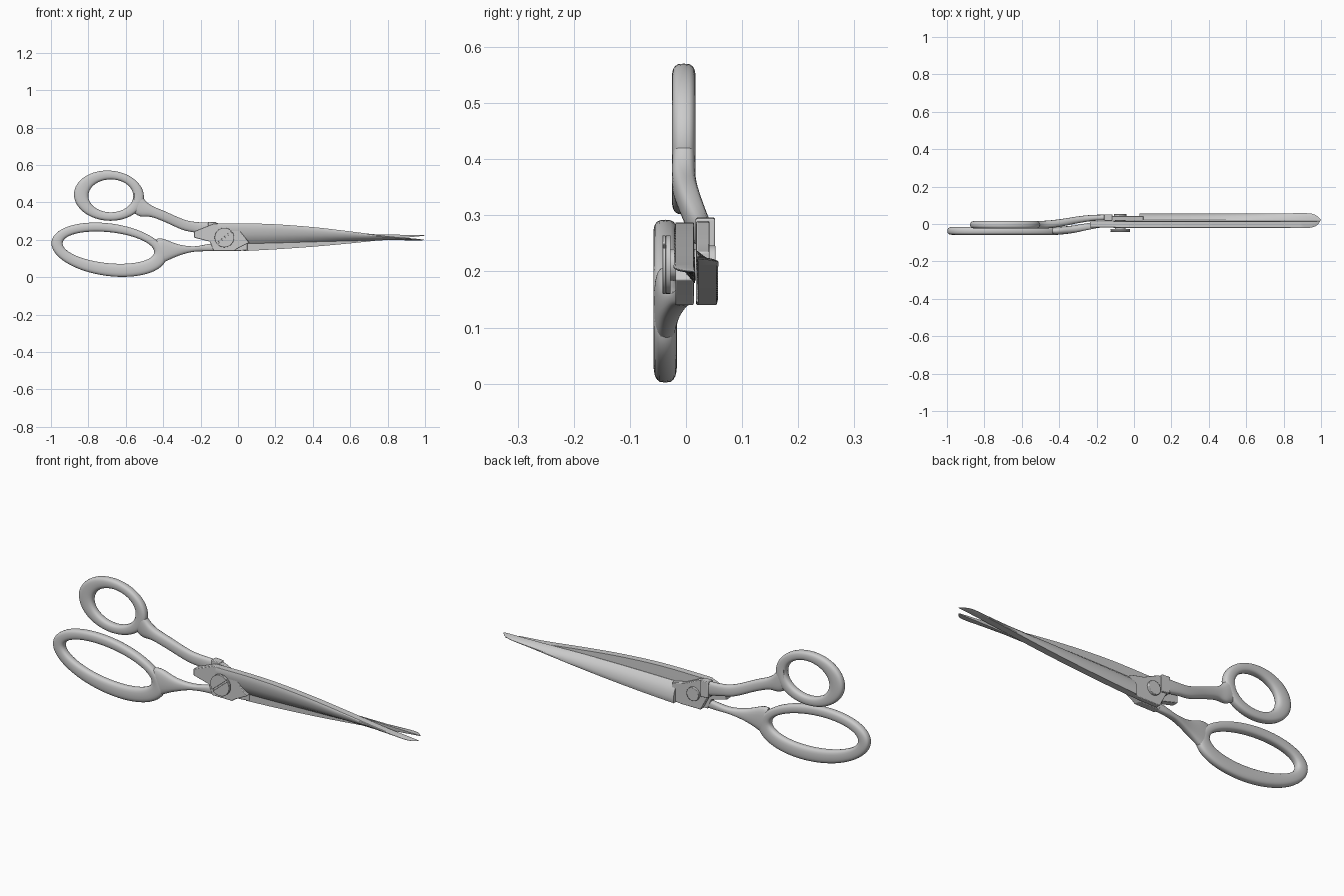
import bpy, bmesh, math
from math import sin, cos, pi, radians

if "Cube" in bpy.data.objects:
    bpy.data.objects.remove(bpy.data.objects["Cube"])


def finish(bm, name, bevel=0.0, angle=35):
    bmesh.ops.remove_doubles(bm, verts=bm.verts, dist=1e-5)
    bmesh.ops.recalc_face_normals(bm, faces=bm.faces)
    me = bpy.data.meshes.new(name)
    bm.to_mesh(me)
    bm.free()
    ob = bpy.data.objects.new(name, me)
    bpy.context.collection.objects.link(ob)
    if bevel:
        mod = ob.modifiers.new("bevel", 'BEVEL')
        mod.width, mod.segments = bevel, 2
    bpy.ops.object.select_all(action='DESELECT')
    ob.select_set(True)
    bpy.context.view_layer.objects.active = ob
    bpy.ops.object.shade_smooth_by_angle(angle=radians(angle))
    return ob


def loft(name, sections, closed=False, angle=35):
    """Skin a list of equal-length point loops."""
    bm = bmesh.new()
    loops = [[bm.verts.new(p) for p in s] for s in sections]
    n = len(loops[0])
    pairs = list(zip(loops, loops[1:]))
    if closed:
        pairs.append((loops[-1], loops[0]))
    else:
        bm.faces.new(loops[0])
        bm.faces.new(loops[-1])
    for a, b in pairs:
        for i in range(n):
            j = (i + 1) % n
            bm.faces.new((a[i], a[j], b[j], b[i]))
    return finish(bm, name, angle=angle)


def prism(name, outline, y0, y1, bevel=0.003):
    """Extrude an (x, z) outline along y."""
    bm = bmesh.new()
    f = bm.faces.new([bm.verts.new((x, y0, z)) for x, z in outline])
    r = bmesh.ops.extrude_face_region(bm, geom=[f])
    vs = [v for v in r['geom'] if isinstance(v, bmesh.types.BMVert)]
    bmesh.ops.translate(bm, verts=vs, vec=(0, y1 - y0, 0))
    return finish(bm, name, bevel)


def smooth(rows, steps=6):
    """Catmull-Rom through rows of numbers."""
    out = []
    for i in range(len(rows) - 1):
        p = [rows[max(0, min(len(rows) - 1, i + k))] for k in (-1, 0, 1, 2)]
        for s in range(steps):
            t = s / steps
            out.append([0.5 * (2 * b + (c - a) * t + (2 * a - 5 * b + 4 * c - d) * t * t
                               + (3 * b - a - 3 * c + d) * t ** 3) for a, b, c, d in zip(*p)])
    return out + [list(rows[-1])]


def soft_section(a, b, yc, half, n=20):
    """Rounded band cross-section between two (x, z) points."""
    pts = []
    for k in range(n):
        t = 2 * pi * k / n
        u = math.copysign(abs(cos(t)) ** 0.8, cos(t))
        w = math.copysign(abs(sin(t)) ** 0.65, sin(t))
        pts.append(((a[0] + b[0]) / 2 + u * (b[0] - a[0]) / 2, yc + w * half,
                    (a[1] + b[1]) / 2 + u * (b[1] - a[1]) / 2))
    return pts


def ellipse(cx, cz, a, b, tilt, t):
    c, s = cos(radians(tilt)), sin(radians(tilt))
    x, z = a * cos(t), b * sin(t)
    return cx + x * c - z * s, cz + x * s + z * c


def ring(name, outer, inner, yc, half=0.021, n=72):
    ts = [2 * pi * k / n for k in range(n)]
    return loft(name, [soft_section(ellipse(*inner, t), ellipse(*outer, t), yc, half)
                       for t in ts], closed=True, angle=60)


def shank(name, rows):
    """Rows: top x, top z, bottom x, bottom z, y centre, half thickness."""
    return loft(name, [soft_section(r[:2], r[2:4], r[4], r[5]) for r in smooth(rows)], angle=60)


def blade(name, rows, y_in, y_out):
    """Rows: x, spine z, edge z, thickness factor."""
    secs = []
    for x, zs, ze, t in smooth(rows, 4):
        h, d = ze - zs, (y_out - y_in) * t
        prof = [(0.06, 0), (0.93, 0), (0.06, 0.02), (1.0, 0.10), (1.0, 0.28),
                (0.85, 0.55), (0.55, 0.80), (0.05, 1.0), (0.0, 1.0), (0.0, 0.7)]
        prof = prof[:2] + prof[3:]
        secs.append([(x, y_in + d * a, zs + h * b) for a, b in prof])
    return loft(name, secs, angle=25)


# Finger rings
ring("small_thumb_ring", (-0.69, 0.436, 0.187, 0.134, -4), (-0.68, 0.435, 0.12, 0.088, 0), -0.004)
ring("large_finger_ring", (-0.69, 0.147, 0.31, 0.14, -8), (-0.693, 0.158, 0.246, 0.083, -6), -0.037)

# Curved shanks stepping across to the pivot
shank("upper_shank", [
    (-0.55, 0.495, -0.56, 0.345, -0.004, 0.019),
    (-0.515, 0.435, -0.52, 0.325, -0.004, 0.021),
    (-0.47, 0.388, -0.465, 0.322, -0.003, 0.021),
    (-0.39, 0.352, -0.395, 0.297, 0.006, 0.020),
    (-0.285, 0.307, -0.295, 0.253, 0.024, 0.018),
    (-0.21, 0.294, -0.215, 0.236, 0.033, 0.016),
    (-0.12, 0.292, -0.12, 0.215, 0.035, 0.015)])
shank("lower_shank", [
    (-0.435, 0.205, -0.435, 0.055, -0.037, 0.019),
    (-0.40, 0.205, -0.40, 0.077, -0.036, 0.021),
    (-0.32, 0.176, -0.33, 0.110, -0.028, 0.020),
    (-0.24, 0.165, -0.25, 0.134, -0.013, 0.018),
    (-0.17, 0.175, -0.18, 0.139, -0.003, 0.016),
    (-0.10, 0.188, -0.10, 0.140, -0.002, 0.015)])

# Blades: spine, cutting edge, thickness
blade("front_blade", [
    (-0.11, 0.286, 0.180, 1), (0.05, 0.287, 0.180, 1), (0.2, 0.283, 0.183, 1),
    (0.4, 0.268, 0.189, 1), (0.6, 0.245, 0.194, 1), (0.8, 0.220, 0.198, 1),
    (0.95, 0.206, 0.197, 0.95), (0.995, 0.200, 0.198, 0.1)], 0.016, -0.021)
blade("back_blade", [
    (0.03, 0.140, 0.235, 1), (0.2, 0.149, 0.236, 1), (0.4, 0.163, 0.236, 1),
    (0.6, 0.181, 0.233, 1), (0.8, 0.202, 0.228, 1), (0.95, 0.217, 0.226, 0.95),
    (1.0, 0.222, 0.224, 0.1)], 0.019, 0.057)

# Flat tangs around the pivot
prism("front_tang", [(-0.235, 0.245), (-0.13, 0.287), (-0.02, 0.287), (0.06, 0.185),
                     (0.0, 0.155), (-0.02, 0.14), (-0.13, 0.14), (-0.15, 0.19),
                     (-0.235, 0.212)], 0.014, -0.019)
prism("back_tang", [(-0.15, 0.292), (-0.10, 0.288), (-0.02, 0.25), (0.05, 0.235),
                    (0.05, 0.145), (0.0, 0.14), (-0.11, 0.14), (-0.15, 0.215)], 0.018, 0.042)
prism("back_collar", [(-0.16, 0.215), (-0.16, 0.296), (-0.115, 0.294), (-0.115, 0.21)],
      0.017, 0.052)


# Slotted pivot screw and rear nut
def disc(name, r, y0, y1, n=40, bevel=0.002):
    return prism(name, [(PX + r * cos(2 * pi * k / n), PZ + r * sin(2 * pi * k / n))
                        for k in range(n)], y0, y1, bevel)


PX, PZ = -0.073, 0.212
disc("screw_shaft", 0.028, -0.034, 0.05)
disc("screw_head_base", 0.052, -0.036, -0.028, bevel=0)
for side, start in (("upper", 40), ("lower", 220)):
    arc = [radians(start + 4 + 172 * k / 20) for k in range(21)]
    prism("screw_head_" + side, [(PX + 0.052 * cos(t), PZ + 0.052 * sin(t)) for t in arc],
          -0.036, -0.042, 0.001)
disc("rear_nut", 0.034, 0.040, 0.053, n=24)
